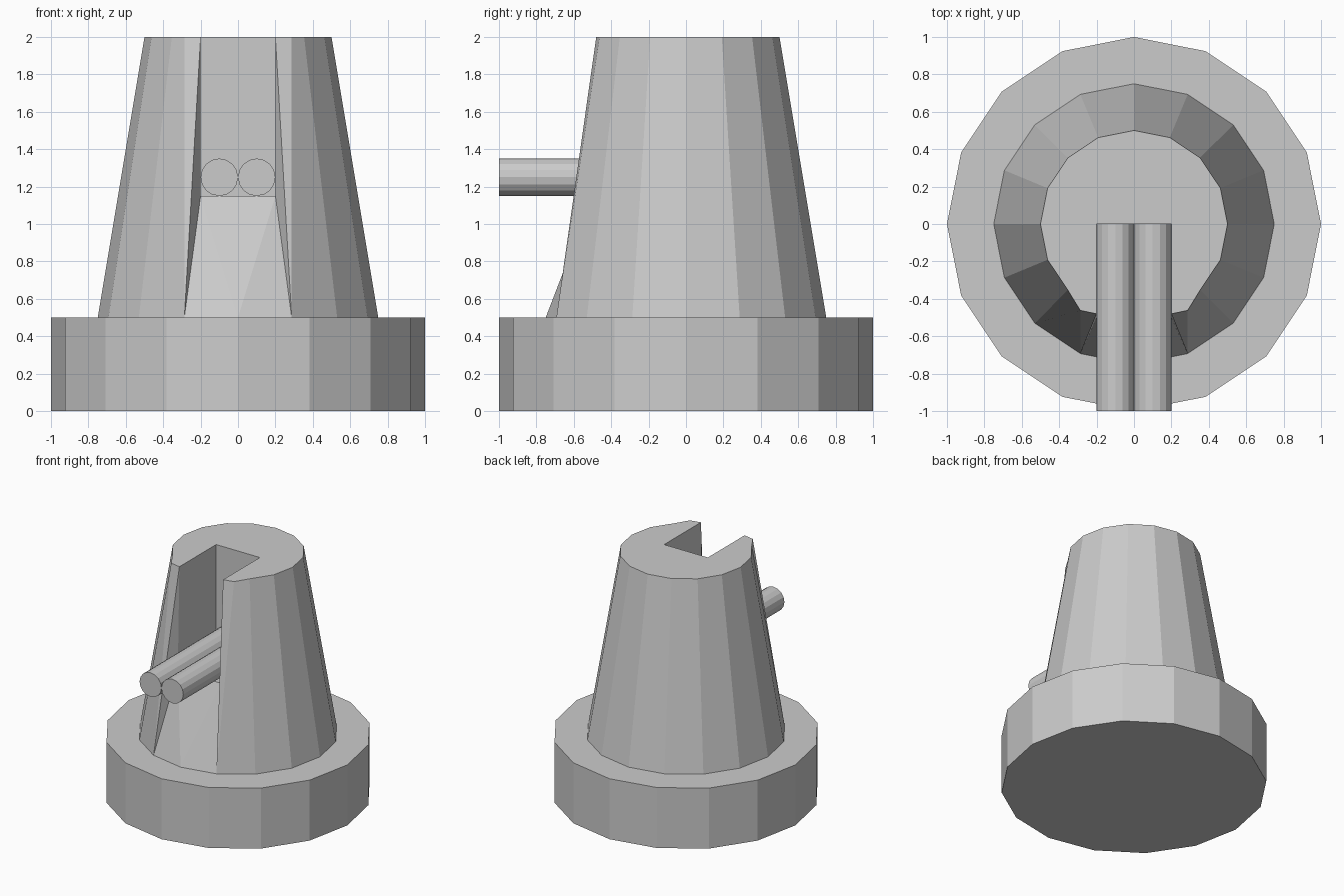
import bpy, bmesh
from math import sin, cos, pi

cube = bpy.data.objects.get("Cube")
if cube:
    bpy.data.objects.remove(cube, do_unlink=True)

SIDES = 16

# Single flat material
grey = bpy.data.materials.new("plain_grey")
grey.use_nodes = True
colour = (0.6, 0.6, 0.6, 1)
grey.diffuse_color = colour
for node in grey.node_tree.nodes:
    if node.type == 'BSDF_PRINCIPLED':
        node.inputs["Base Color"].default_value = colour


def cylinder(name, radius, depth, location, rotation=(0, 0, 0)):
    bpy.ops.mesh.primitive_cylinder_add(vertices=SIDES, radius=radius, depth=depth,
                                        location=location, rotation=rotation)
    obj = bpy.context.object
    obj.name = name
    obj.data.materials.append(grey)
    return obj


def ring(bm, radius, z):
    """Ring of vertices that starts at the front."""
    angles = [2 * pi * i / SIDES - pi / 2 for i in range(SIDES)]
    return [bm.verts.new((radius * cos(a), radius * sin(a), z)) for a in angles]


# Round base
cylinder("base", 1, 0.5, (0, 0, 0.25))

# Tapered tower with a slot cut into its front
bm = bmesh.new()
low = ring(bm, 0.75, 0.5)
top = ring(bm, 0.5, 2)
bm.verts.remove(top[0])
for i in (1, -1):
    top[i].co.x = low[i].co.x
for i in range(1, SIDES - 1):
    bm.faces.new((low[i], low[i + 1], top[i + 1], top[i]))

# Slot corners on each side: rim, sill, back of floor, back of roof
slot = {}
for s in (1, -1):
    rim, sill, floor, roof = slot[s] = [
        bm.verts.new((0.2 * s, y, z))
        for y, z in ((-0.48, 2), (-0.5, 1.15), (0, 1.15), (0, 2))]
    bm.faces.new((low[s], top[s], rim))
    bm.faces.new((low[s], rim, sill))
    bm.faces.new((rim, roof, floor, sill))
    bm.faces.new((low[0], low[s], sill))

(rim_l, sill_l, floor_l, roof_l), (rim_r, sill_r, floor_r, roof_r) = slot[1], slot[-1]
bm.faces.new((low[0], sill_l, sill_r))
bm.faces.new((sill_r, sill_l, floor_l, floor_r))
bm.faces.new((floor_r, floor_l, roof_l, roof_r))
bm.faces.new([rim_l] + top[1:] + [rim_r, roof_r, roof_l])
bm.faces.new(list(reversed(low)))
bmesh.ops.recalc_face_normals(bm, faces=bm.faces)
mesh = bpy.data.meshes.new("tower")
bm.to_mesh(mesh)
bm.free()
mesh.materials.append(grey)
bpy.context.collection.objects.link(bpy.data.objects.new("tower", mesh))

# Twin barrels that lie in the slot
for name, x in (("left_barrel", 0.1), ("right_barrel", -0.1)):
    cylinder(name, 0.1, 1, (x, -0.5, 1.25), (pi / 2, 0, 0))
